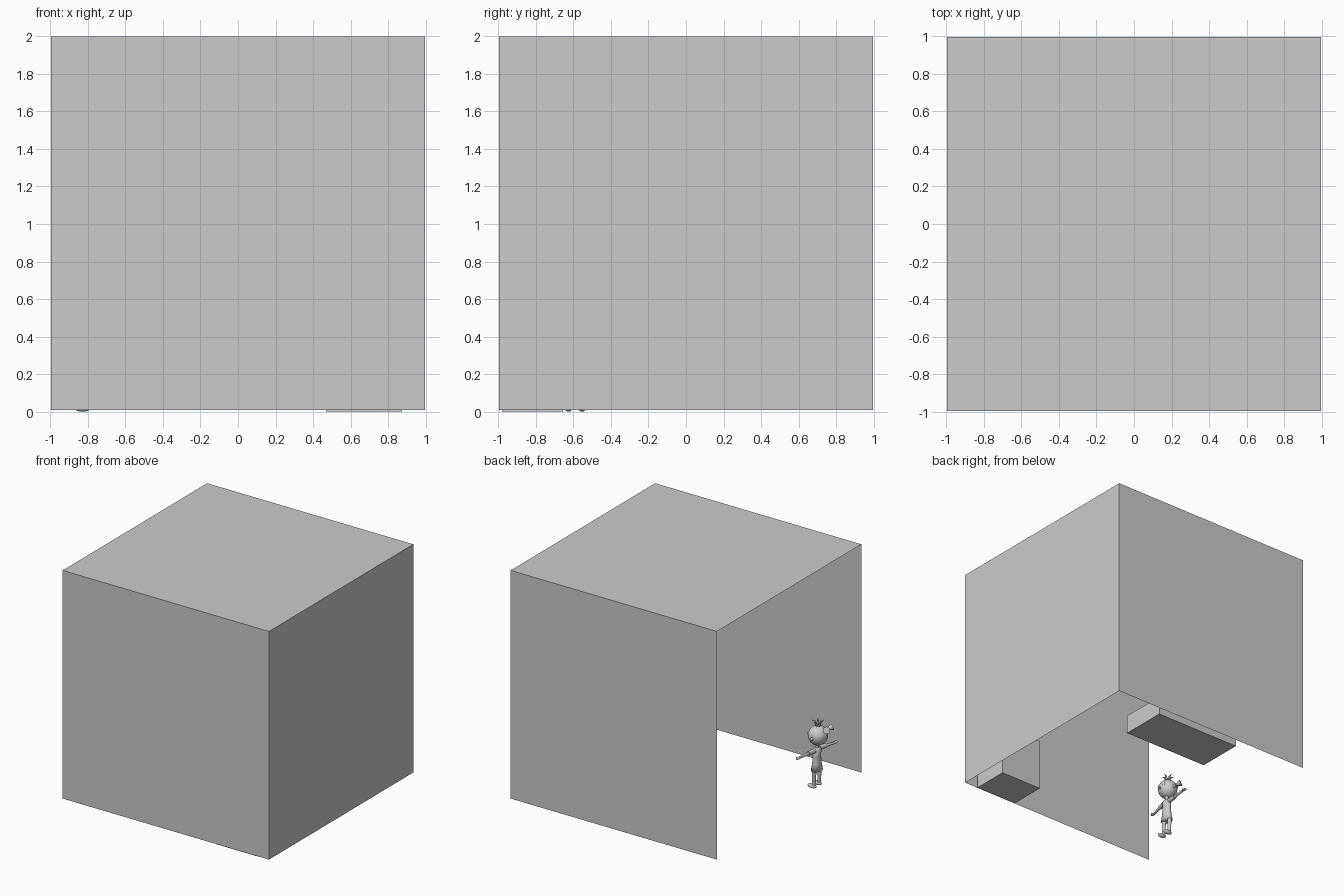
import bpy, bmesh, math
from mathutils import Vector

if "Cube" in bpy.data.objects:
    bpy.data.objects.remove(bpy.data.objects["Cube"])

grey = bpy.data.materials.new("plain_grey")
grey.diffuse_color = (0.6, 0.6, 0.6, 1)
grey.use_nodes = True
grey.node_tree.nodes["Principled BSDF"].inputs["Base Color"].default_value = grey.diffuse_color


def add(name, bm, smooth=True):
    me = bpy.data.meshes.new(name)
    bm.to_mesh(me)
    bm.free()
    ob = bpy.data.objects.new(name, me)
    bpy.context.collection.objects.link(ob)
    me.materials.append(grey)
    for p in me.polygons:
        p.use_smooth = smooth
    return ob


def box(name, lo, hi):
    bm = bmesh.new()
    bmesh.ops.create_cube(bm, size=1)
    for v in bm.verts:
        v.co = [(a + b) / 2 + c * (b - a) for a, b, c in zip(lo, hi, v.co)]
    return add(name, bm, False)


def ball(name, c, r, segs=20):
    bm = bmesh.new()
    bmesh.ops.create_uvsphere(bm, u_segments=segs, v_segments=segs // 2, radius=1)
    for v in bm.verts:
        v.co = [a + b * s for a, b, s in zip(c, v.co, r)]
    return add(name, bm)


def tube(name, a, b, r1, r2, segs=14):
    a, b = Vector(a), Vector(b)
    bm = bmesh.new()
    bmesh.ops.create_cone(bm, cap_ends=True, segments=segs, radius1=r1, radius2=r2,
                          depth=(b - a).length)
    rot = (b - a).to_track_quat('Z', 'Y')
    for v in bm.verts:
        v.co = rot @ v.co + (a + b) / 2
    ob = add(name, bm)
    for p in ob.data.polygons:
        p.use_smooth = len(p.vertices) == 4
    return ob


# room shell: sheet walls, open on the left and underneath
h = 0.995
bm = bmesh.new()
bmesh.ops.create_cube(bm, size=2 * h)
bmesh.ops.translate(bm, verts=bm.verts, vec=(0, 0, 2 - h))
gone = [f for f in bm.faces if f.normal.x < -0.5 or f.normal.z < -0.5]
bmesh.ops.delete(bm, geom=gone, context='FACES_ONLY')
add("room_walls_and_ceiling", bm, False)

# furniture blocks
box("cabinet", (0.47, -0.98, 0), (0.875, -0.655, 0.45))
box("bed", (-0.336, 0.50, 0.01), (0.494, 0.915, 0.175))

# small child figure facing +x, arms out along y
X, Y, HZ = -0.85, -0.59, 0.455
ball("head", (X - 0.01, Y, HZ), (0.08, 0.082, 0.082), 28)
ball("nose", (X + 0.072, Y, HZ - 0.015), (0.012, 0.01, 0.01), 10)
tube("neck", (X, Y, 0.33), (X, Y, 0.39), 0.016, 0.016)

# dress: lathe profile with flattened depth
profile = [(0.0, 0.35), (0.025, 0.348), (0.042, 0.33), (0.040, 0.27), (0.045, 0.21), (0.057, 0.15), (0.0, 0.15)]
n = 20
bm = bmesh.new()
rings = [[bm.verts.new((X + 0.75 * r * math.cos(2 * math.pi * i / n),
                        Y + r * math.sin(2 * math.pi * i / n), z)) for i in range(n)]
         for r, z in profile]
for a, b in zip(rings, rings[1:]):
    for i in range(n):
        j = (i + 1) % n
        bm.faces.new((a[i], b[i], b[j], a[j]))
bmesh.ops.remove_doubles(bm, verts=bm.verts, dist=1e-5)
bmesh.ops.recalc_face_normals(bm, faces=bm.faces)
add("dress", bm)

hands = {"left": (-0.838, -0.365, 0.338), "right": (-0.88, -0.79, 0.317)}
for side, s in (("left", 1), ("right", -1)):
    hand = Vector(hands[side])
    shoulder = Vector((X, Y + s * 0.036, 0.328))
    mid = shoulder.lerp(hand, 0.4)
    tube(side + "_sleeve", shoulder, mid, 0.02, 0.018)
    tube(side + "_arm", mid, hand, 0.012, 0.010)
    ball(side + "_hand", hand + Vector((0, s * 0.015, 0)), (0.015, 0.026, 0.009), 12)
    tube(side + "_thumb", hand, hand + Vector((0.022, s * 0.014, 0)), 0.006, 0.004, 8)
    # legs and shoes
    ly = Y + s * 0.036
    tube(side + "_leg", (X + 0.005, ly, 0.02), (X, ly, 0.16), 0.014, 0.018)
    ball(side + "_shoe", (X + 0.022, ly, 0.018), (0.042, 0.02, 0.018), 16)
    # face and hair ribbon
    ball(side + "_eye", (X + 0.056, Y + s * 0.03, HZ + 0.012), (0.012, 0.015, 0.018), 12)
    ball(side + "_ear", (X - 0.01, Y + s * 0.082, HZ - 0.005), (0.012, 0.01, 0.017), 10)
    knot = (X - 0.095, Y, HZ + 0.07)
    tube(side + "_bow_loop", knot, (knot[0] - 0.025, Y + s * 0.04, knot[2] + 0.015),
         0.006, 0.03, 8)

ball("bow_knot", (X - 0.092, Y, HZ + 0.068), (0.014, 0.014, 0.014), 10)

# hair tufts on the crown
for i in range(5):
    a = 2 * math.pi * i / 5 + 0.3
    dx, dy = math.cos(a), math.sin(a)
    base = (X - 0.01 + 0.008 * dx, Y + 0.008 * dy, HZ + 0.072)
    bend = (X - 0.01 + 0.025 * dx, Y + 0.025 * dy, HZ + 0.115)
    tip = (X - 0.01 + 0.05 * dx, Y + 0.05 * dy, HZ + 0.125)
    tube("hair_tuft_%d" % i, base, bend, 0.010, 0.007, 8)
    tube("hair_tip_%d" % i, bend, tip, 0.007, 0.002, 8)
